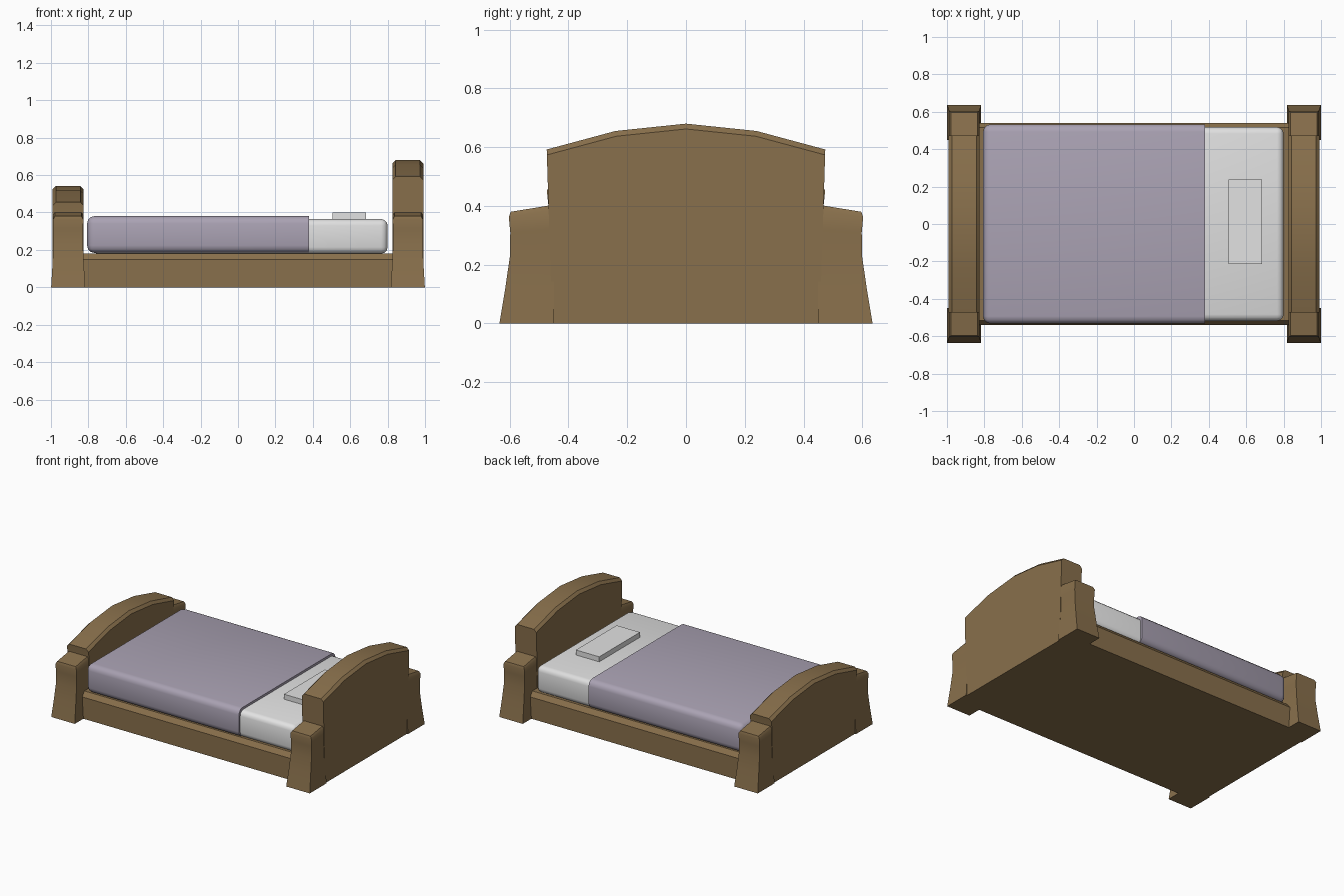
import bpy, bmesh

if "Cube" in bpy.data.objects:
    bpy.data.objects.remove(bpy.data.objects["Cube"])

def material(name, rgb):
    m = bpy.data.materials.new(name)
    m.diffuse_color = (*rgb, 1)
    m.use_nodes = True
    m.node_tree.nodes["Principled BSDF"].inputs["Base Color"].default_value = m.diffuse_color
    return m

WOOD = material("brown wood", (0.25, 0.162, 0.072))
SHEET = material("white linen", (0.76, 0.76, 0.76))
BLANKET = material("mauve blanket", (0.40, 0.36, 0.45))

def loft(name, rings, mat, bevel_rule=None, width=0.02, segments=1):
    """Closed solid skinned through rings of equal point count."""
    bm = bmesh.new()
    vs = [[bm.verts.new(p) for p in r] for r in rings]
    n = len(rings[0])
    for a, b in zip(vs, vs[1:]):
        for i in range(n):
            j = (i + 1) % n
            bm.faces.new((a[i], a[j], b[j], b[i]))
    bm.faces.new(vs[0])
    bm.faces.new(vs[-1])
    bmesh.ops.recalc_face_normals(bm, faces=bm.faces)
    if bevel_rule:
        edges = [e for e in bm.edges if bevel_rule(e.verts[0].co, e.verts[1].co)]
        bmesh.ops.bevel(bm, geom=edges, offset=width, segments=segments,
                        profile=0.5, affect='EDGES')
        bmesh.ops.recalc_face_normals(bm, faces=bm.faces)
    me = bpy.data.meshes.new(name)
    bm.to_mesh(me)
    bm.free()
    me.materials.append(mat)
    ob = bpy.data.objects.new(name, me)
    bpy.context.collection.objects.link(ob)
    return ob

def rect(x0, x1, y0, y1, z):
    return [(x0, y0, z), (x1, y0, z), (x1, y1, z), (x0, y1, z)]

def box(name, x0, x1, y0, y1, z0, z1, mat, rule=None, **kw):
    return loft(name, [rect(x0, x1, y0, y1, z0), rect(x0, x1, y0, y1, z1)], mat, rule, **kw)

# base with sloped upper rail edges
base_rings = [rect(-0.85, 0.85, -w, w, z) for w, z in ((0.54, 0), (0.54, 0.15), (0.515, 0.182))]
loft("base_frame", base_rings, WOOD)

# arched head and foot boards
def board(name, cx, z_end, z_mid, z_top):
    half = [(0.455, 0), (0.468, 0.4), (0.474, z_end), (0.24, z_mid)]
    prof = half + [(0, z_top)] + [(-y, z) for y, z in reversed(half)]
    rings = [[(cx + s * 0.083, y, z) for y, z in prof] for s in (-1, 1)]
    top_edge = lambda a, b: min(a.z, b.z) > z_end - 0.01 and abs(a.x - b.x) < 0.01
    loft(name, rings, WOOD, top_edge, width=0.018)

board("headboard", 0.908, 0.592, 0.655, 0.68)
board("footboard", -0.908, 0.455, 0.517, 0.542)

# flared corner posts: height, half width in x, outer y, height at the inner side
SECTIONS = [(0, 0.091, 0.635, 0), (0.12, 0.084, 0.615, 0.12), (0.23, 0.079, 0.599, 0.23),
            (0.31, 0.08, 0.598, 0.32), (0.362, 0.081, 0.603, 0.388), (0.38, 0.071, 0.597, 0.404)]
for xn, cx in (("head", 0.908), ("foot", -0.908)):
    for yn, s in (("front", -1), ("back", 1)):
        rings = [[(cx - h, s * 0.45, zi), (cx + h, s * 0.45, zi),
                  (cx + h, s * yo, z), (cx - h, s * yo, z)] for z, h, yo, zi in SECTIONS]
        loft(f"{xn}_post_{yn}", rings, WOOD)

# bedding
box("mattress", -0.785, 0.80, -0.518, 0.518, 0.18, 0.365, SHEET,
    lambda a, b: True, width=0.035, segments=3)
box("blanket", -0.807, 0.38, -0.533, 0.533, 0.184, 0.381, BLANKET,
    lambda a, b: min(a.x, b.x) < 0 , width=0.04, segments=3)
box("pillow", 0.505, 0.685, -0.213, 0.237, 0.36, 0.40, SHEET)

# smooth shading with sharp creases kept
bpy.ops.object.select_all(action='SELECT')
bpy.context.view_layer.objects.active = bpy.data.objects["base_frame"]
bpy.ops.object.shade_smooth_by_angle(angle=0.65)
